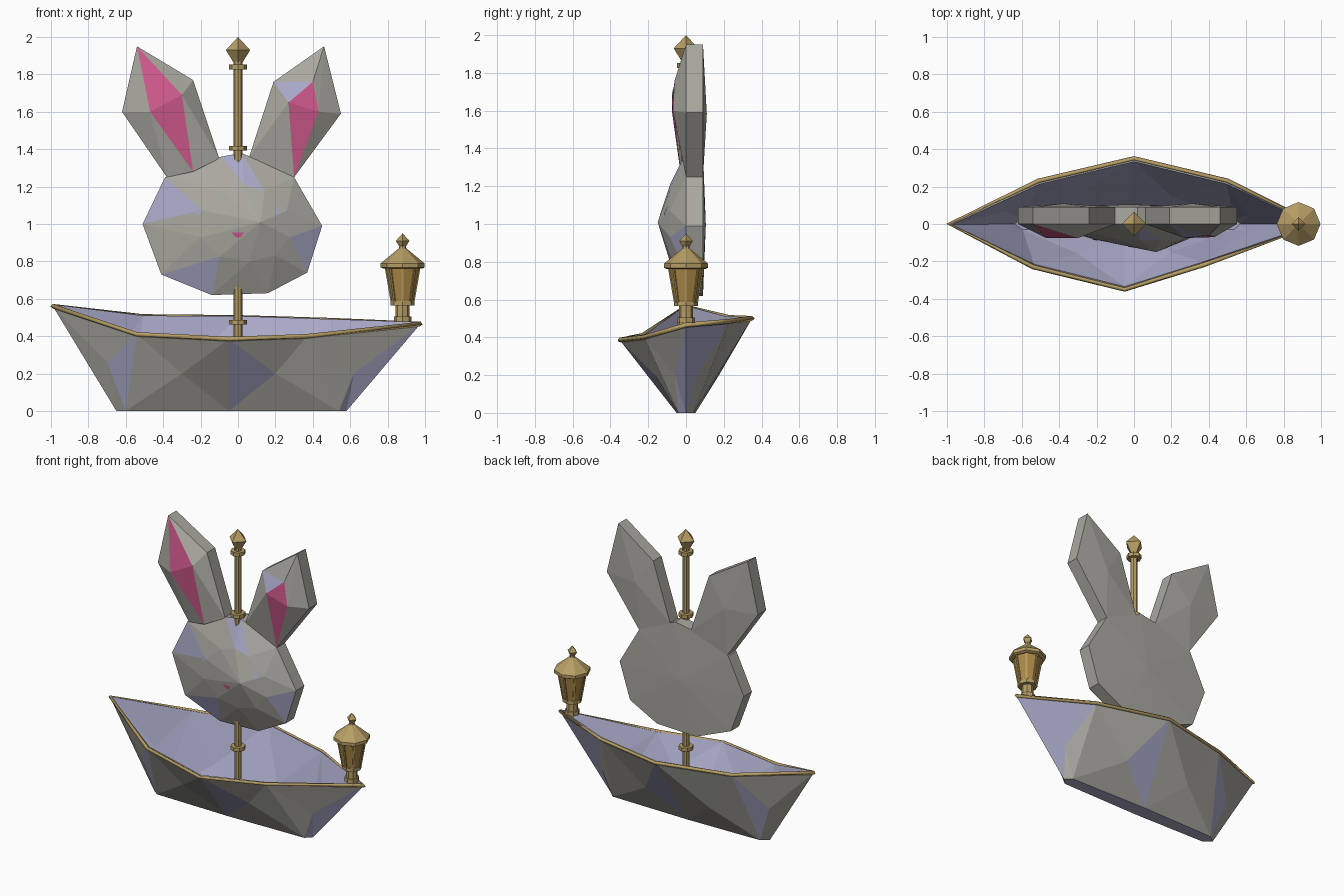
import bpy
import bmesh
import math
from mathutils import Vector
from mathutils.bvhtree import BVHTree

old = bpy.data.objects.get("Cube")
if old:
    bpy.data.objects.remove(old)


def material(name, rgb):
    m = bpy.data.materials.new(name)
    m.use_nodes = True
    m.diffuse_color = (*rgb, 1)
    m.node_tree.nodes["Principled BSDF"].inputs["Base Color"].default_value = (*rgb, 1)
    return m


GREY = material("warm_grey", (0.40, 0.39, 0.35))
LILAC = material("lavender", (0.39, 0.39, 0.57))
BRASS = material("brass", (0.47, 0.34, 0.13))
GLASS = material("amber_glass", (0.42, 0.25, 0.06))
PINK = material("pink", (0.62, 0.10, 0.26))


def finish(name, bm, mats):
    bmesh.ops.recalc_face_normals(bm, faces=bm.faces[:])
    mesh = bpy.data.meshes.new(name)
    bm.to_mesh(mesh)
    bm.free()
    for m in mats:
        mesh.materials.append(m)
    ob = bpy.data.objects.new(name, mesh)
    bpy.context.collection.objects.link(ob)
    return ob


def turned(name, profile, x=0, mat=BRASS, sides=8):
    """Faceted lathe shape from (radius, height) pairs."""
    bm = bmesh.new()
    rings = []
    for r, z in profile:
        if r == 0:
            rings.append([bm.verts.new((x, 0, z))] * sides)
        else:
            rings.append([bm.verts.new((x + r * math.cos(a), r * math.sin(a), z))
                          for a in (math.tau * k / sides for k in range(sides))])
    for lo, hi in zip(rings, rings[1:]):
        for k in range(sides):
            n = (k + 1) % sides
            bm.faces.new(list(dict.fromkeys((lo[k], lo[n], hi[n], hi[k]))))
    for ring in (rings[0], rings[-1]):
        if ring[0] is not ring[1]:
            bm.faces.new(ring)
    return finish(name, bm, [mat])


def collar(name, r, z0, z1, x=0):
    return turned(name, [(r, z0), (r, z1)], x)


def slab(name, outline, raised, faces, depth=0.09, bulge=0.11):
    """Flat-backed slab with a faceted front; faces are (material index, corners)."""
    bm = bmesh.new()
    n = len(outline)
    front = [bm.verts.new((x, 0, z)) for x, z in outline]
    back = [bm.verts.new((x, depth, z)) for x, z in outline]
    front += [bm.verts.new((x, y, z)) for x, y, z in raised]
    hub = bm.verts.new((sum(p[0] for p in outline) / n, bulge, sum(p[1] for p in outline) / n))
    for k in range(n):
        j = (k + 1) % n
        bm.faces.new((front[k], front[j], back[j], back[k]))
        bm.faces.new((back[k], back[j], hub))
    for index, corners in faces:
        bm.faces.new([front[c] for c in corners]).material_index = index
    return finish(name, bm, [GREY, LILAC, PINK])


# Hull: four panels per side, each split around its own centre
bow, stern = (-1 + .01, 0, .56), (.975, 0, .465)
rims = {-1: [bow, (-.54, -.23, .41), (-.05, -.35, .385), (.37, -.22, .40), stern],
        1: [bow, (-.51, .23, .505), (0, .35, .50), (.5, .23, .485), stern]}
keel = [(-.65, 0), (-.6, .04), (-.05, .05), (.54, .04), (.58, 0)]
centres = [(-.7, .08, .26), (-.3, .175, .2), (.2, .165, .2), (.62, .06, .2)]
patches = {(-1, 0, 1), (-1, 2, 3), (-1, 3, 1), (-1, 3, 2),
           (1, 0, 1), (1, 2, 3), (1, 3, 0), (1, 3, 1)}
bm = bmesh.new()
bottom = []
for side, rim in rims.items():
    top = [bm.verts.new(p) for p in rim]
    low = [bm.verts.new((x, side * y, 0)) for x, y in keel]
    bottom.append(low)
    for i, (x, y, z) in enumerate(centres):
        c = bm.verts.new((x, side * y, z))
        loop = [top[i], top[i + 1], low[i + 1], low[i]]
        for k in range(4):
            f = bm.faces.new((loop[k], loop[(k + 1) % 4], c))
            f.material_index = int((side, i, k) in patches)
for i in range(4):
    f = bm.faces.new((bottom[0][i], bottom[0][i + 1], bottom[1][i + 1], bottom[1][i]))
    f.material_index = 1
bmesh.ops.remove_doubles(bm, verts=bm.verts[:], dist=0.001)
# Point the open shell outwards so its thickness grows inwards
hull = finish("hull", bm, [GREY, LILAC, LILAC])
mesh = hull.data
if min(mesh.polygons, key=lambda p: p.center.z).normal.z > 0:
    mesh.flip_normals()
shell = hull.modifiers.new("thickness", 'SOLIDIFY')
shell.thickness = 0.018
shell.offset = -1
shell.material_offset = 1

# Brass gunwale running all round the rim
curve = bpy.data.curves.new("gunwale", 'CURVE')
curve.dimensions = '3D'
curve.bevel_depth = 0.013
curve.bevel_resolution = 0
path = rims[-1] + rims[1][-2:0:-1]
line = curve.splines.new('POLY')
line.points.add(len(path) - 1)
for point, co in zip(line.points, path):
    point.co = (*co, 1)
line.use_cyclic_u = True
curve.materials.append(BRASS)
bpy.context.collection.objects.link(bpy.data.objects.new("gunwale", curve))

# Mast with collars and finial
turned("mast", [(.023, .02), (.023, 1.88)])
for k, z in enumerate((.475, 1.405, 1.84)):
    collar(f"mast_collar_{k + 1}", .047, z - .013, z + .013)
turned("mast_finial", [(.022, 1.86), (.065, 1.93), (0, 2)], sides=4)

# Stern lantern
LX = .88
collar("lantern_foot", .047, .475, .505, LX)
collar("lantern_stem", .038, .50, .57, LX)
collar("lantern_base", .064, .565, .588, LX)
turned("lantern_glass", [(.06, .585), (.092, .77)], LX, GLASS)
bm = bmesh.new()
for k in range(8):
    a = math.tau * k / 8
    out, across = Vector((math.cos(a), math.sin(a), 0)), Vector((-math.sin(a), math.cos(a), 0))
    ends = []
    for r, z in ((.060, .585), (.092, .77)):
        mid = Vector((LX, 0, z))
        ends.append([bm.verts.new(mid + out * (r + d) + across * w)
                     for d, w in ((-.006, -.006), (.004, -.006), (.004, .006), (-.006, .006))])
    for j in range(4):
        n = (j + 1) % 4
        bm.faces.new((ends[0][j], ends[0][n], ends[1][n], ends[1][j]))
finish("lantern_posts", bm, [BRASS])
turned("lantern_roof", [(.105, .762), (.117, .768), (.117, .79), (.02, .87), (.016, .885)], LX)
turned("lantern_finial", [(.012, .87), (.036, .91), (0, .95)], LX, sides=4)

# Rabbit head: outline, one raised point per edge, and the muzzle peak
outline = [(-.39, 1.25), (-.09, 1.36), (.02, 1.38), (.30, 1.25), (.45, .99),
           (.37, .74), (.16, .63), (-.14, .62), (-.41, .73), (-.51, 1.0)]
n = len(outline)
peak = (.12, -.15, 1.01)
raised, faces = [], []
for k, (x, z) in enumerate(outline):
    j = (k + 1) % n
    mx, mz = (x + outline[j][0]) / 2, (z + outline[j][1]) / 2
    raised.append((mx + (peak[0] - mx) * .45, -.085, mz + (peak[2] - mz) * .45))
    faces += [(int(k in (1, 4, 7, 9)), (k, j, n + k)),
              (int(k == 1), (n + k, j, n + j)),
              (0, (n + k, n + j, 2 * n))]
head = slab("head", outline, raised + [peak], faces, bulge=.105)

# Ears
slab("right_ear",
     [(-.54, 1.95), (-.24, 1.77), (-.10, 1.35), (-.38, 1.25), (-.62, 1.6)],
     [(-.47, -.075, 1.6), (-.30, -.075, 1.69), (-.24, -.03, 1.28)],
     [(2, (0, 5, 6)), (2, (5, 7, 6)), (0, (0, 6, 1)), (0, (1, 6, 2)), (0, (6, 7, 2)),
      (0, (7, 3, 2)), (0, (0, 4, 5)), (0, (4, 3, 5)), (0, (5, 3, 7))])
slab("left_ear",
     [(.46, 1.95), (.55, 1.59), (.30, 1.25), (.06, 1.36), (.19, 1.76)],
     [(.40, -.06, 1.76), (.27, -.075, 1.65), (.43, -.07, 1.6)],
     [(2, (5, 6, 7)), (2, (6, 2, 7)), (1, (4, 5, 6)), (0, (0, 5, 4)), (0, (0, 1, 7)),
      (0, (0, 7, 5)), (0, (1, 2, 7)), (0, (4, 6, 3)), (0, (3, 6, 2))])

# Eyes and nose: thin plates laid on the face
bm = bmesh.new()
bm.from_mesh(head.data)
surface = BVHTree.FromBMesh(bm)
bm.free()


def face_plate(name, points, mat):
    bm = bmesh.new()
    verts = []
    for x, z in points:
        hit = surface.ray_cast(Vector((x, -1, z)), Vector((0, 1, 0)))[0]
        verts.append(bm.verts.new((x, hit.y - .005, z)))
    bm.faces.new(verts)
    ob = finish(name, bm, [mat])
    if ob.data.polygons[0].normal.y > 0:
        ob.data.flip_normals()


for name, cx in (("right_eye", -.21), ("left_eye", .21)):
    face_plate(name, [(cx + .015 * math.sin(a), 1.07 + .026 * math.cos(a))
                      for a in (math.tau * k / 6 for k in range(6))], LILAC)
face_plate("nose", [(-.036, .955), (.036, .955), (.012, .928), (-.012, .928)], PINK)
